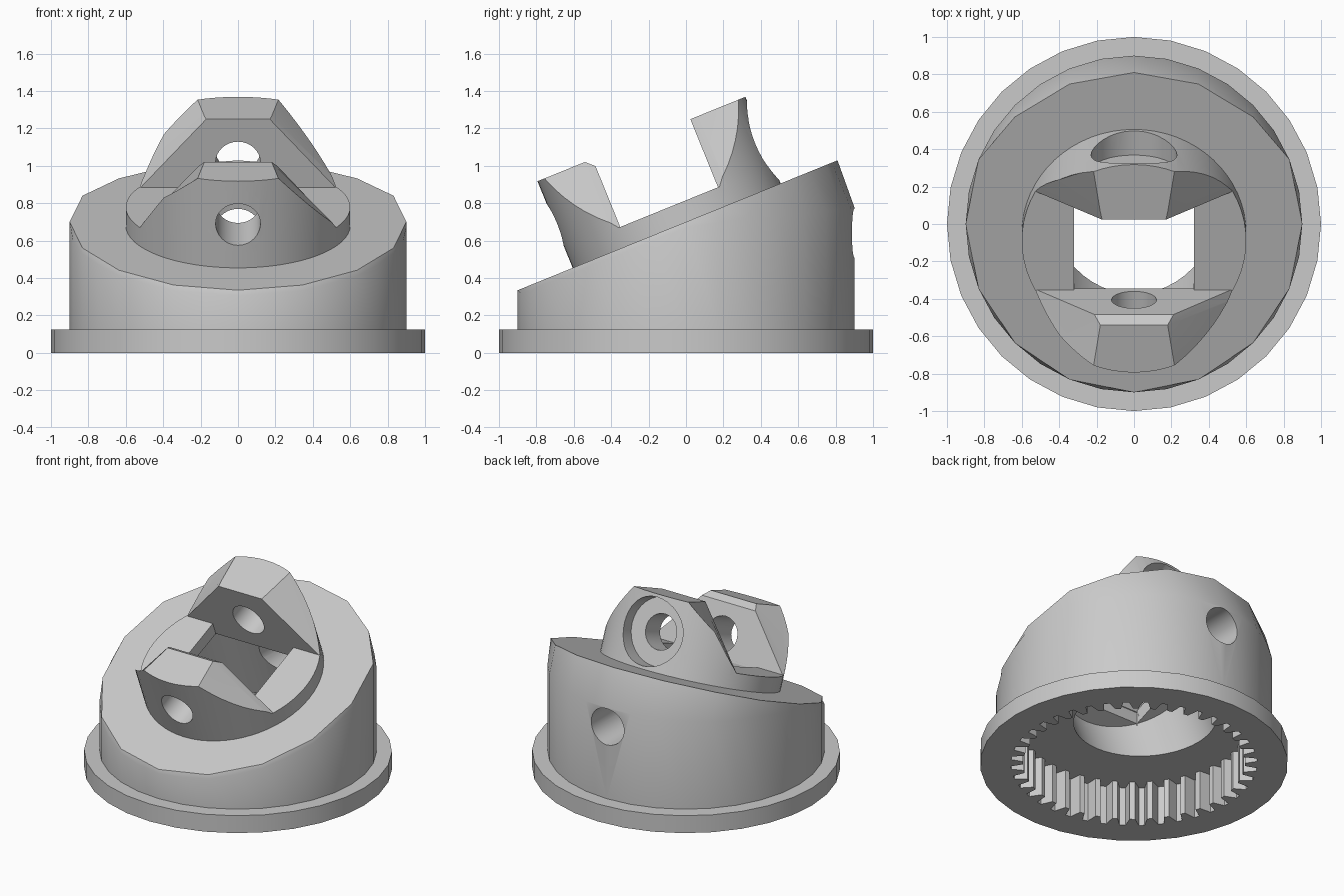
import bpy, bmesh, math
from mathutils import Matrix

if "Cube" in bpy.data.objects:
    bpy.data.objects.remove(bpy.data.objects["Cube"], do_unlink=True)

GREY = bpy.data.materials.new("grey")
GREY.use_nodes = True
GREY.diffuse_color = (0.59, 0.59, 0.59, 1)
GREY.node_tree.nodes["Principled BSDF"].inputs["Base Color"].default_value = (0.59, 0.59, 0.59, 1)

TILT = math.radians(22.1)
TILTED = Matrix.Translation((0, -0.05, 0.68)) @ Matrix.Rotation(TILT, 4, "X")
LEVEL = Matrix.Identity(4)


def loft(name, rings, frame=LEVEL):
    """Closed solid through rings that share a point count."""
    bm = bmesh.new()
    loops = [[bm.verts.new(p) for p in ring] for ring in rings]
    for a, b in zip(loops, loops[1:]):
        for i in range(len(a)):
            j = (i + 1) % len(a)
            bm.faces.new((a[i], a[j], b[j], b[i]))
    bm.faces.new(loops[0])
    bm.faces.new(loops[-1])
    bmesh.ops.recalc_face_normals(bm, faces=bm.faces)
    bm.transform(frame)
    mesh = bpy.data.meshes.new(name)
    bm.to_mesh(mesh)
    bm.free()
    mesh.materials.append(GREY)
    ob = bpy.data.objects.new(name, mesh)
    bpy.context.collection.objects.link(ob)
    return ob


def circle(r, z, n=32):
    return [(r * math.sin(math.tau * i / n), r * math.cos(math.tau * i / n), z) for i in range(n)]


def rod(name, r, lo, hi, frame=LEVEL, n=32):
    return loft(name, [circle(r, lo, n), circle(r, hi, n)], frame)


def box(name, x, y0, y1, z0, z1, frame=LEVEL):
    return loft(name, [[(-x, y0, z), (x, y0, z), (x, y1, z), (-x, y1, z)] for z in (z0, z1)], frame)


def cut(ob, tools, operation="DIFFERENCE"):
    for tool in tools:
        tool.hide_render = True
        mod = ob.modifiers.new("cut", "BOOLEAN")
        mod.operation, mod.solver, mod.object = operation, "EXACT", tool
    dg = bpy.context.evaluated_depsgraph_get()
    mesh = bpy.data.meshes.new_from_object(ob.evaluated_get(dg))
    ob.modifiers.clear()
    ob.data = mesh


def along_y(z, frame=LEVEL):
    """Frame whose z axis points along +y at the given height."""
    return frame @ Matrix.Translation((0, 0, z)) @ Matrix.Rotation(-math.pi / 2, 4, "X")


# Body: flange, round wall, and a slanted top whose rear rim is pulled inward
def slant(y):
    return 0.68 + (y + 0.05) * math.tan(TILT)


rim = []
for x, y, _ in circle(0.9, 0, 16):
    y *= 0.9 if y > 0.4 else 1
    rim.append((x, y, slant(y)))
top = []
for a, b in zip(rim, rim[1:] + rim[:1]):
    top += [a, tuple((p + q) / 2 for p, q in zip(a, b))]
shoulder = [(x, y, t[2] - 0.03 - 0.22 * max(0, y / 0.9))
            for (x, y, _), t in zip(circle(0.9, 0), top)]
body = loft("body", [circle(1, 0), circle(1, 0.125), circle(0.9, 0.125), shoulder, top])

# Internal gear, tilted bore and rear access hole
TEETH = 40
gear = []
for i in range(TEETH):
    for step, r in ((0, 0.80), (0.3, 0.80), (0.5, 0.72), (0.8, 0.72)):
        a = math.tau * (i + step) / TEETH
        gear.append((r * math.cos(a), r * math.sin(a)))
gear_tool = loft("gear_cutter", [[(x, y, z) for x, y in gear] for z in (-0.1, 0.28)])
bore = rod("bore_cutter", 0.45, -0.75, 0.015, TILTED, 48)
access = rod("access_cutter", 0.13, 0.2, 1.3, along_y(0.64))
cut(body, [gear_tool, bore, access])

# Two drilled ears: splayed wedges trimmed to the disc radius
pin = rod("pin_cutter", 0.12, -1, 1, along_y(0.25, TILTED))
recess = rod("recess_cutter", 0.23, 0.46, 1, along_y(0.25, TILTED))
round_trim = rod("round_trim", 0.6, 0, 0.6, TILTED, 64)


def ear(name, side, chamfer, tools):
    def section(u, low, high, w):
        return [(-low, side * u, 0.09), (low, side * u, 0.09), (high, side * u, w), (-high, side * u, w)]
    rings = [section(0.282, 0.535, 0.17 + chamfer, 0.5 - chamfer),
             section(0.326, 0.56, 0.18, 0.5),
             section(0.65, 0.75, 0.23, 0.5)]
    ob = loft(name, rings, TILTED)
    cut(ob, [round_trim], "INTERSECT")
    cut(ob, tools)
    return ob


front_ear = ear("front_ear", -1, 0.042, [pin])
rear_ear = ear("rear_ear", 1, 0, [pin, recess])

# Raised disc on the slanted top, opened by a slot and notched by the rear recess
slot = box("slot_cutter", 0.32, -0.282, 0.282, -0.1, 0.6, TILTED)
drop = box("drop_cutter", 0.319, -0.35, 0.17, 0.52, 0.85)
disc = rod("raised_disc", 0.6, -0.05, 0.107, TILTED, 64)
cut(disc, [bore, slot, drop, recess])

for tool in (gear_tool, bore, slot, drop, access, pin, recess, round_trim):
    bpy.data.objects.remove(tool, do_unlink=True)

# Smooth round walls, keep the edges sharp
bpy.ops.object.select_all(action="DESELECT")
for ob in (body, disc, front_ear, rear_ear):
    ob.select_set(True)
bpy.context.view_layer.objects.active = body
bpy.ops.object.shade_smooth_by_angle(angle=math.radians(30))
